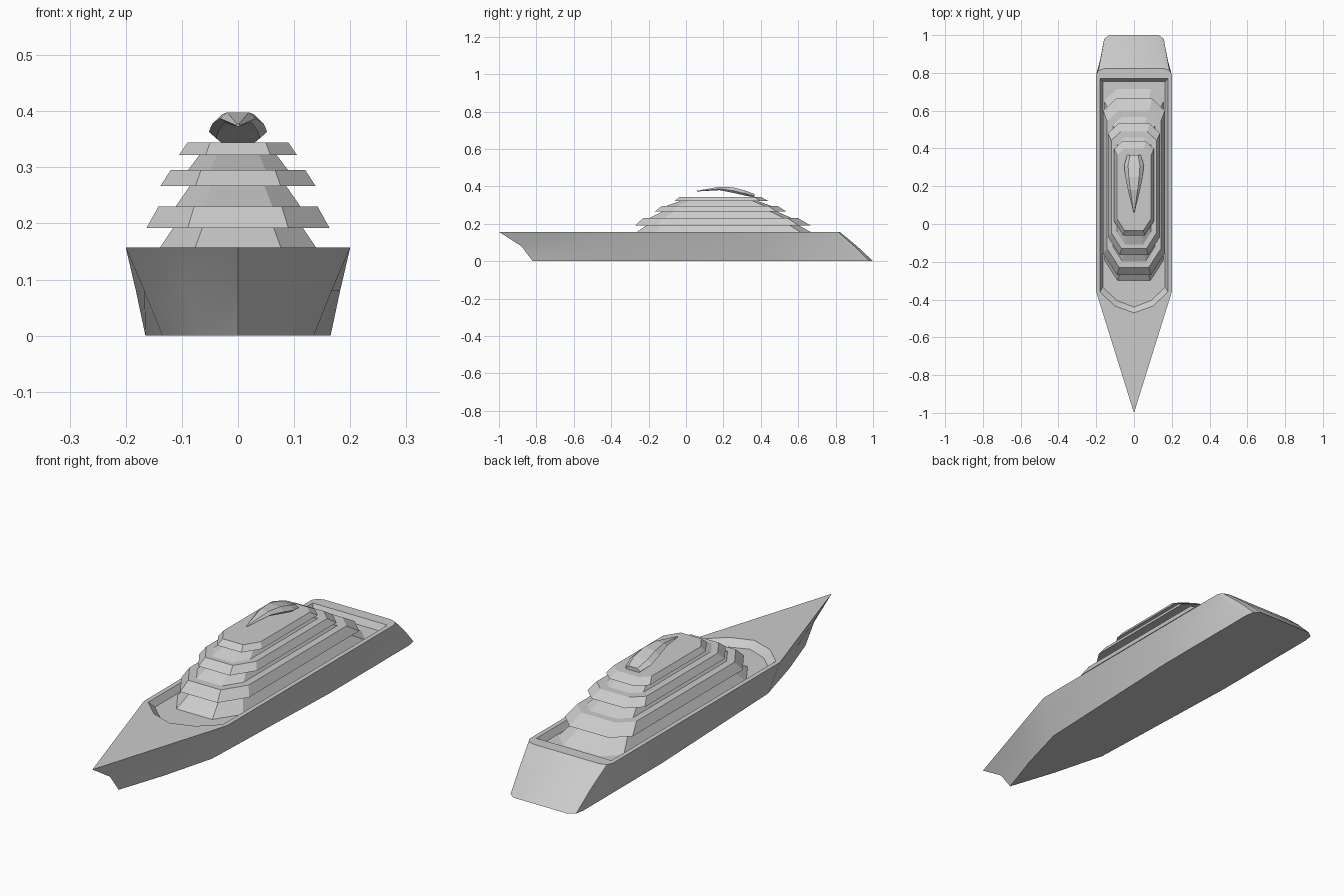
import bpy, bmesh, math

if "Cube" in bpy.data.objects:
    bpy.data.objects.remove(bpy.data.objects["Cube"])


def loft(name, rings, smooth=None):
    """Skin a stack of equal-length closed rings and cap both ends."""
    bm = bmesh.new()
    rows = [[bm.verts.new(p) for p in ring] for ring in rings]
    n = len(rows[0])
    for a, b in zip(rows, rows[1:]):
        for i in range(n):
            j = (i + 1) % n
            bm.faces.new((a[i], a[j], b[j], b[i]))
    bm.faces.new(rows[0][::-1])
    bm.faces.new(rows[-1])
    bmesh.ops.recalc_face_normals(bm, faces=bm.faces)
    mesh = bpy.data.meshes.new(name)
    bm.to_mesh(mesh)
    bm.free()
    ob = bpy.data.objects.new(name, mesh)
    bpy.context.collection.objects.link(ob)
    if smooth:
        bpy.context.view_layer.objects.active = ob
        ob.select_set(True)
        bpy.ops.object.shade_smooth_by_angle(angle=math.radians(smooth))
        ob.select_set(False)
    return ob


def mirrored(half, z):
    """Half outline from bow to stern, mirrored into a full ring."""
    left = [(-x, y) for x, y in reversed(half) if x > 0]
    return [(x, y, z) for x, y in half + left]


def octagon(w, front, back, z):
    """Long deck plan with chamfered corners."""
    half = [(w * 0.55, front), (w, front + w * 0.7),
            (w, back - w * 0.4), (w * 0.58, back)]
    return mirrored(half, z)


# Hull with raked bow and stern, and a sunken deck
bottom = [(0, -.82), (.07, -.61), (.135, -.37), (.165, .4), (.165, .94), (.158, .98), (.13, 1)]
middle = [(0, -.88), (.085, -.63), (.167, -.37), (.182, .4), (.181, .86), (.172, .9), (.145, .915)]
sheer = [(0, -1), (.1, -.68), (.2, -.36), (.2, .4), (.2, .79), (.188, .812), (.16, .822)]
rim = [(0, -.47), (.1, -.435), (.18, -.36), (.18, .4), (.18, .76), (.18, .77), (.17, .77)]
floor = [(0, -.44), (.09, -.405), (.165, -.335), (.165, .4), (.165, .745), (.165, .755), (.155, .755)]
loft("hull", [mirrored(o, z) for o, z in
              ((bottom, 0), (middle, .08), (sheer, .157), (rim, .157), (floor, .13))], 30)

# Cabin walls and overhanging decks: (half width, front, back, z) bottom then top
tiers = [
    ("lower_cabin", (.157, -.30, .715, .13), (.115, -.21, .60, .193)),
    ("lower_deck", (.163, -.27, .665, .192), (.142, -.23, .60, .23)),
    ("middle_cabin", (.112, -.20, .57, .229), (.085, -.12, .48, .268)),
    ("middle_deck", (.138, -.165, .535, .267), (.12, -.13, .49, .295)),
    ("upper_cabin", (.09, -.11, .46, .294), (.068, -.03, .38, .323)),
    ("upper_deck", (.105, -.06, .44, .322), (.09, -.035, .40, .344)),
]
for name, low, high in tiers:
    loft(name, [octagon(*low), octagon(*high)])

# Swept teardrop canopy: (y, half width, top z, underside z)
stations = [(.06, .003, .377, .373), (.18, .032, .398, .38), (.25, .046, .395, .366),
            (.31, .052, .38, .352), (.365, .036, .36, .342)]
rings = []
for y, w, top, low in stations:
    mid = low + (top - low) * 0.4
    rings.append([(-w * .75, y, low), (w * .75, y, low), (w, y, mid),
                  (w * .6, y, top), (-w * .6, y, top), (-w, y, mid)])
loft("canopy", rings)
